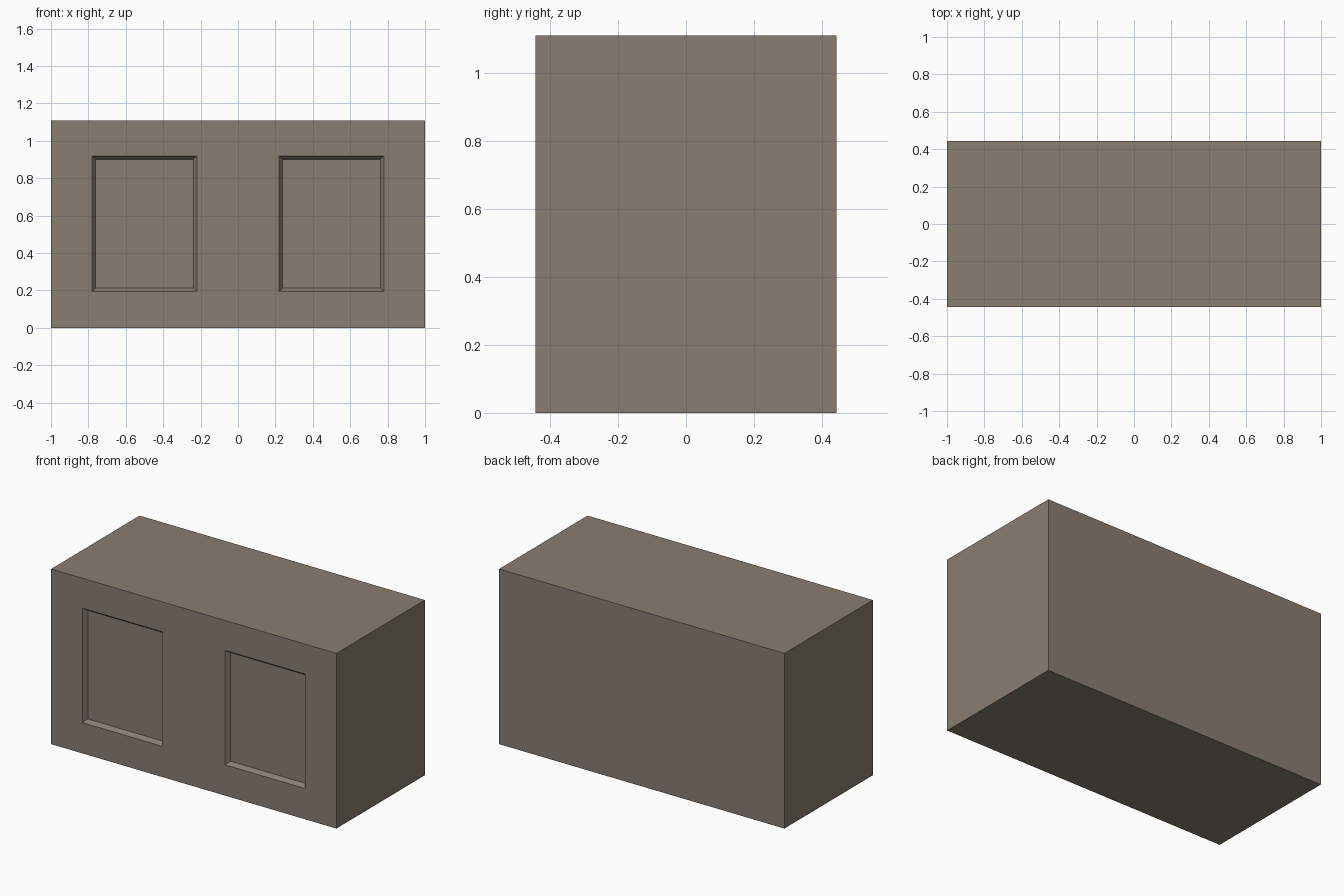
import bpy, bmesh
from mathutils import Matrix, Vector

if "Cube" in bpy.data.objects:
    bpy.data.objects.remove(bpy.data.objects["Cube"])

W, D, H = 2.0, 0.885, 1.11
PANEL_X = (0.22, 0.78)      # panel extent on each side of the centre
PANEL_Z = (0.195, 0.92)
BEVEL = 0.026               # width and depth of the sloped panel rim

# Solid block standing on the ground
bm = bmesh.new()
bmesh.ops.create_cube(bm, size=1, matrix=Matrix.Translation((0, 0, H / 2)) @ Matrix.Diagonal((W, D, H, 1)))


def cut(position, normal):
    bmesh.ops.bisect_plane(bm, geom=bm.verts[:] + bm.edges[:] + bm.faces[:],
                           plane_co=position, plane_no=normal)


# Panel outlines
for x in PANEL_X:
    for side in (-1, 1):
        cut(Vector((side * x, 0, 0)), Vector((1, 0, 0)))
for z in PANEL_Z:
    cut(Vector((0, 0, z)), Vector((0, 0, 1)))


def is_panel(face):
    c = face.calc_center_median()
    return (face.normal.y < -0.9 and PANEL_X[0] < abs(c.x) < PANEL_X[1]
            and PANEL_Z[0] < c.z < PANEL_Z[1])


# Recessed panels with sloped rims
bm.normal_update()
panels = [f for f in bm.faces if is_panel(f)]
bmesh.ops.inset_individual(bm, faces=panels, thickness=BEVEL, depth=-BEVEL)
bm.normal_update()

mesh = bpy.data.meshes.new("panelled_block")
bm.to_mesh(mesh)
bm.free()
block = bpy.data.objects.new("panelled_block", mesh)
bpy.context.collection.objects.link(block)

# Warm grey-brown colour
mat = bpy.data.materials.new("warm_grey")
mat.diffuse_color = (0.25, 0.205, 0.17, 1)
mat.use_nodes = True
mat.node_tree.nodes["Principled BSDF"].inputs["Base Color"].default_value = mat.diffuse_color
mesh.materials.append(mat)
